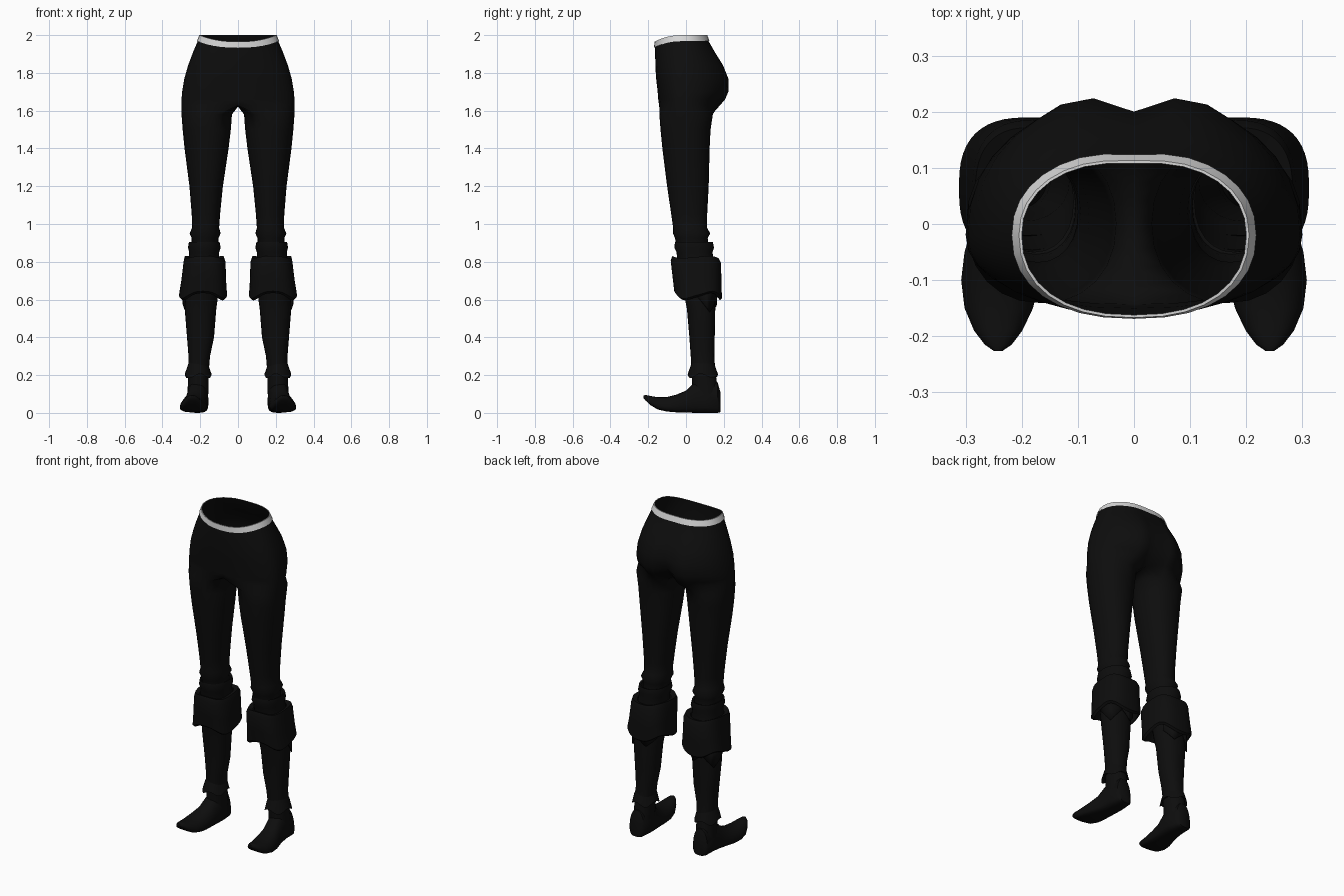
import bpy, bmesh, math
from math import sin, cos, pi

if "Cube" in bpy.data.objects:
    bpy.data.objects.remove(bpy.data.objects["Cube"])


def material(name, value):
    m = bpy.data.materials.new(name)
    m.diffuse_color = (value, value, value, 1)
    m.use_nodes = True
    m.node_tree.nodes["Principled BSDF"].inputs["Base Color"].default_value = m.diffuse_color
    return m


BLACK = material("black cloth", 0.004)
WHITE = material("white trim", 0.68)


def spow(v, p):
    return math.copysign(abs(v) ** p, v)


def finish(name, bm, mat, angle=50, thickness=0):
    bmesh.ops.recalc_face_normals(bm, faces=bm.faces)
    me = bpy.data.meshes.new(name)
    bm.to_mesh(me)
    bm.free()
    ob = bpy.data.objects.new(name, me)
    bpy.context.collection.objects.link(ob)
    me.materials.append(mat)
    if thickness:
        s = ob.modifiers.new("thickness", 'SOLIDIFY')
        s.thickness = thickness
    m = ob.modifiers.new("mirror", 'MIRROR')
    m.use_clip = True
    m.merge_threshold = 0.0005
    bpy.ops.object.select_all(action='DESELECT')
    ob.select_set(True)
    bpy.context.view_layer.objects.active = ob
    bpy.ops.object.shade_smooth_by_angle(angle=math.radians(angle))
    return ob


def bridge(bm, a, b, closed=True):
    n = len(a)
    for i in range(n if closed else n - 1):
        j = (i + 1) % n
        bm.faces.new((a[i], a[j], b[j], b[i]))


def loft(bm, rings, caps=(False, False)):
    rows = [[bm.verts.new(p) for p in r] for r in rings]
    for a, b in zip(rows, rows[1:]):
        bridge(bm, a, b)
    for flag, row in zip(caps, (rows[0], rows[-1])):
        if flag:
            bm.faces.new(row)
    return rows


def leg_ring(z, x0, x1, y0, y1, n=24, p=0.92):
    # starts at the inner front, runs round the outer side to the back
    pts = []
    for i in range(n):
        a = math.radians(-120) + 2 * pi * i / n
        pts.append(((x0 + x1) / 2 + (x1 - x0) / 2 * spow(cos(a), p),
                    (y0 + y1) / 2 + (y1 - y0) / 2 * spow(sin(a), p), z))
    return pts


def hip_ring(z, hx, y0, y1, tilt, crease, grow=0.0):
    # half ring from front centre to back centre
    pts = []
    yc = -0.02
    for i in range(17):
        a = -pi / 2 + pi * i / 16
        x = (hx + grow) * abs(cos(a)) ** 0.85 if 0 < i < 16 else 0.0
        s = spow(sin(a), 0.9)
        y = yc + s * ((y1 + grow - yc) if s > 0 else (yc - y0 + grow))
        if s > 0:
            y -= crease * math.exp(-(x / 0.045) ** 2)
            y += crease * 0.5 * math.exp(-((x - 0.1) / 0.05) ** 2)
        pts.append((x, y, z - tilt * max(0, -sin(a)) ** 2))
    return pts


# ---- trousers: hips, crotch and legs in one skin
HIPS = [(2.0, 0.2, -0.162, 0.11, 0.035, 0.002), (1.968, 0.213, -0.164, 0.122, 0.035, 0.003),
        (1.91, 0.238, -0.163, 0.155, 0.025, 0.008), (1.84, 0.264, -0.162, 0.197, 0.012, 0.015),
        (1.77, 0.284, -0.158, 0.222, 0, 0.022), (1.70, 0.296, -0.15, 0.217, 0, 0.035),
        (1.66, 0.299, -0.147, 0.195, 0, 0.05), (1.63, 0.3, -0.143, 0.165, 0, 0.06)]
THIGHS = [(1.58, 0.032, 0.299, -0.141, 0.142), (1.5, 0.038, 0.293, -0.135, 0.13),
          (1.4, 0.05, 0.283, -0.125, 0.125), (1.2, 0.08, 0.257, -0.1, 0.12),
          (1.05, 0.095, 0.245, -0.078, 0.112), (0.98, 0.1, 0.243, -0.068, 0.112),
          (0.95, 0.092, 0.256, -0.069, 0.128), (0.925, 0.104, 0.245, -0.058, 0.115),
          (0.88, 0.105, 0.245, -0.05, 0.12)]
bm = bmesh.new()
rows = [[bm.verts.new(p) for p in hip_ring(*h)] for h in HIPS]
for a, b in zip(rows, rows[1:]):
    bridge(bm, a, b, closed=False)
yf, yb = rows[-1][0].co.y, rows[-1][-1].co.y
seam = [bm.verts.new((0, yb + (yf - yb) * k / 8, 1.63 - 0.008 * sin(pi * k / 8))) for k in range(1, 8)]
legs = loft(bm, [leg_ring(*t) for t in THIGHS])
bridge(bm, rows[-1] + seam, legs[0])
finish("trousers", bm, BLACK, 70)

# ---- waistband: thin pale strip outside the rim
bm = bmesh.new()
strip = [[bm.verts.new(p) for p in hip_ring(*h, grow=0.005)] for h in HIPS[:2]]
bridge(bm, *strip, closed=False)
rim = [bm.verts.new(p) for p in hip_ring(*HIPS[0])]
bridge(bm, rim, strip[0], closed=False)
finish("waistband", bm, WHITE)

# ---- boot shafts
SHAFT = [(0.9, 0.108, 0.25, -0.05, 0.13), (0.905, 0.098, 0.26, -0.058, 0.142),
         (0.875, 0.092, 0.265, -0.062, 0.148), (0.85, 0.1, 0.258, -0.05, 0.14),
         (0.8, 0.1, 0.265, -0.045, 0.15), (0.6, 0.108, 0.28, -0.005, 0.155),
         (0.55, 0.115, 0.282, 0.005, 0.155), (0.4, 0.127, 0.27, 0.018, 0.152),
         (0.3, 0.148, 0.262, 0.025, 0.15), (0.22, 0.155, 0.262, 0.03, 0.155),
         (0.1, 0.157, 0.268, 0.035, 0.172)]
bm = bmesh.new()
loft(bm, [leg_ring(*s) for s in SHAFT])
finish("boot_shaft", bm, BLACK)


# ---- folded cuff below the knee, with a pointed outer flap
def cuff_ring(z, x0, x1, y0, y1, drop):
    pts = []
    for i, (x, y, _) in enumerate(leg_ring(z, x0, x1, y0, y1, 48, 0.75)):
        a = math.degrees(-2 * pi / 3 + 2 * pi * i / 48)
        wave = 0.012 * sin(math.radians(a) * 3)
        pts.append((x, y, z + drop * wave))
    return pts


bm = bmesh.new()
loft(bm, [cuff_ring(0.815, 0.1, 0.26, -0.045, 0.148, 0.3),
          cuff_ring(0.825, 0.075, 0.283, -0.072, 0.172, 0.5),
          cuff_ring(0.8, 0.066, 0.288, -0.081, 0.185, 0.5),
          cuff_ring(0.7, 0.063, 0.3, -0.07, 0.188, 0.8),
          cuff_ring(0.625, 0.058, 0.312, -0.062, 0.19, 1.6),
          cuff_ring(0.615, 0.07, 0.3, -0.05, 0.178, 1.6),
          cuff_ring(0.68, 0.1, 0.275, -0.02, 0.16, 0.5)])
finish("boot_cuff", bm, BLACK, 40)


# ---- pointed under-flaps hanging out below the cuff
def flap(name, a0, a1, tip_z):
    bm = bmesh.new()
    top, low = [], []
    for i in range(9):
        t = i / 8
        a = math.radians(a0 + (a1 - a0) * t)
        zt = 0.615 - (0.615 - tip_z) * (1 - abs(2 * t - 1))
        top.append(bm.verts.new((0.195 + 0.098 * cos(a), 0.075 + 0.092 * sin(a), 0.68)))
        low.append(bm.verts.new((0.195 + 0.1 * cos(a), 0.075 + 0.09 * sin(a), zt)))
    bridge(bm, top, low, closed=False)
    finish(name, bm, BLACK, thickness=0.006)


flap("outer_flap", -10, 80, 0.535)
flap("back_flap", 70, 150, 0.56)

# ---- flared ankle ruff
ruff = []
for z, grow, wave in ((0.265, -0.004, 0), (0.235, 0.006, 0.002), (0.195, 0.017, 0.012), (0.21, 0.0, 0)):
    ring = leg_ring(z, 0.157 - grow, 0.265 + grow, 0.026 - grow, 0.152 + grow)
    ruff.append([(x, y, zz + wave * sin(i * pi / 3)) for i, (x, y, zz) in enumerate(ring)])
bm = bmesh.new()
loft(bm, ruff)
finish("ankle_ruff", bm, BLACK, 40)

# ---- shoe with an upturned toe: y, bottom, top, centre x, half width
SHOE = [(0.182, 0.004, 0.11, 0.215, 0.034), (0.168, 0.0, 0.16, 0.215, 0.05),
        (0.1, 0.0, 0.19, 0.213, 0.057), (0.05, 0.0, 0.165, 0.217, 0.058),
        (0.0, 0.002, 0.118, 0.225, 0.062), (-0.05, 0.003, 0.097, 0.233, 0.069),
        (-0.1, 0.007, 0.084, 0.238, 0.07), (-0.15, 0.018, 0.083, 0.241, 0.061),
        (-0.19, 0.042, 0.09, 0.242, 0.043), (-0.215, 0.066, 0.095, 0.242, 0.024),
        (-0.226, 0.08, 0.092, 0.242, 0.008)]
rings = []
for y, zb, zt, xc, hw in SHOE:
    ring = []
    for i in range(20):
        a = 2 * pi * i / 20
        s = spow(sin(a), 0.45 if sin(a) < 0 else 0.9)
        w = 1 if s < 0 else 1 - 0.12 * s
        ring.append((xc + hw * w * spow(cos(a), 0.75), y, zb + (zt - zb) * (0.35 + (0.35 if s < 0 else 0.65) * s)))
    rings.append(ring)
bm = bmesh.new()
loft(bm, rings, (True, True))
finish("shoe", bm, BLACK, 45)
